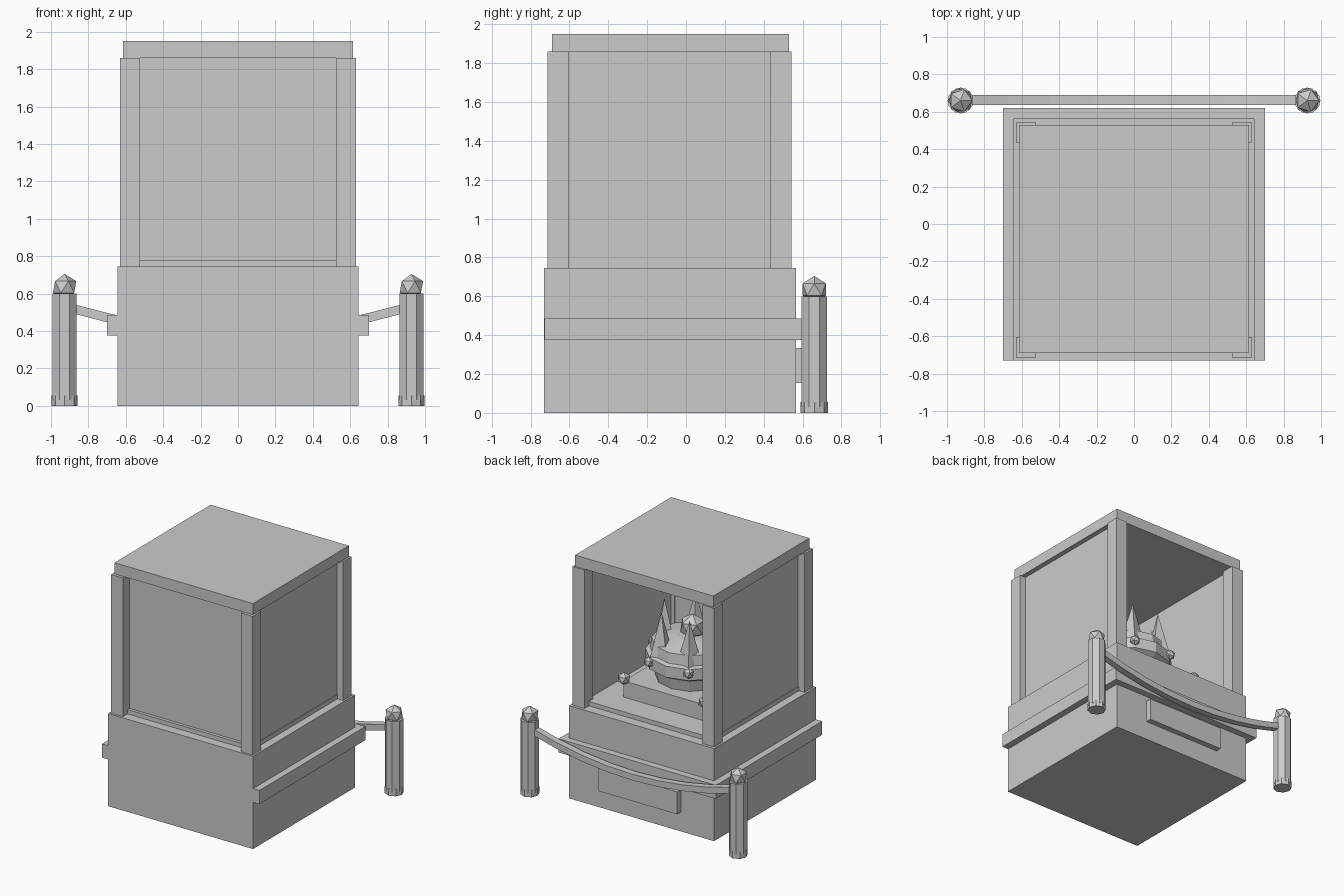
import bpy, bmesh, math
from mathutils import Matrix, Vector

old = bpy.data.objects.get("Cube")
if old:
    bpy.data.objects.remove(old, do_unlink=True)

grey = bpy.data.materials.new("plain grey")
grey.use_nodes = True
grey.diffuse_color = (0.6, 0.6, 0.6, 1)
grey.node_tree.nodes["Principled BSDF"].inputs["Base Color"].default_value = (0.6, 0.6, 0.6, 1)

MID_Y = -0.083  # centre of the display case


def finish(name, bm):
    bmesh.ops.recalc_face_normals(bm, faces=bm.faces)
    mesh = bpy.data.meshes.new(name)
    bm.to_mesh(mesh)
    bm.free()
    mesh.materials.append(grey)
    obj = bpy.data.objects.new(name, mesh)
    bpy.context.collection.objects.link(obj)
    return obj


def box(name, lo, hi):
    lo, hi = Vector(lo), Vector(hi)
    bm = bmesh.new()
    size = Matrix.Diagonal((*(hi - lo), 1))
    bmesh.ops.create_cube(bm, size=1, matrix=Matrix.Translation((lo + hi) / 2) @ size)
    return finish(name, bm)


def cone(name, x, y, z0, z1, r0, r1, sides, turn=0.0):
    bm = bmesh.new()
    place = Matrix.Translation((x, y, (z0 + z1) / 2)) @ Matrix.Rotation(turn, 4, "Z")
    bmesh.ops.create_cone(bm, cap_ends=True, segments=sides, radius1=r0, radius2=r1,
                          depth=z1 - z0, matrix=place)
    return finish(name, bm)


def ball(name, x, y, z, r):
    bm = bmesh.new()
    bmesh.ops.create_icosphere(bm, subdivisions=1, radius=r, matrix=Matrix.Translation((x, y, z)))
    return finish(name, bm)


def lathe(name, profile, sides, y):
    bm = bmesh.new()
    verts = [bm.verts.new((r, y, z)) for r, z in profile]
    edges = [bm.edges.new(pair) for pair in zip(verts, verts[1:])]
    bmesh.ops.spin(bm, geom=verts + edges, cent=(0, y, 0), axis=(0, 0, 1),
                   angle=math.tau, steps=sides)
    bmesh.ops.remove_doubles(bm, verts=bm.verts, dist=0.0005)
    return finish(name, bm)


# Pedestal with a ledge round the sides and back, and a plaque
box("pedestal", (-0.645, -0.73, 0), (0.645, 0.565, 0.745))
box("pedestal_ledge", (-0.70, -0.729, 0.375), (0.70, 0.62, 0.485))
box("plaque", (-0.35, 0.56, 0.155), (0.35, 0.612, 0.335))

# Case: floor, panels on three sides, corner posts and roof; the back is open
box("case_floor", (-0.58, -0.655, 0.74), (0.58, 0.485, 0.78))
box("front_panel", (-0.575, -0.63, 0.77), (0.575, -0.61, 1.87))
for side, s in (("left", 1), ("right", -1)):
    box(side + "_panel", (min(s * 0.555, s * 0.575), -0.63, 0.77),
        (max(s * 0.555, s * 0.575), 0.45, 1.87))
    for end, y in (("front", -0.713), ("back", 0.435)):
        box(f"{end}_{side}_corner_post", (min(s * 0.525, s * 0.63), y, 0.74),
            (max(s * 0.525, s * 0.63), y + 0.108, 1.86))
box("roof", (-0.615, -0.69, 1.86), (0.615, 0.53, 1.95))

# Cushion with a ball at each corner
H = 0.36
box("cushion", (-H, MID_Y - H, 0.775), (H, MID_Y + H, 0.91))
for sx in (-1, 1):
    for sy in (-1, 1):
        ball("cushion_corner_ball", sx * H, MID_Y + sy * H, 0.93, 0.05)

# Crown: band and cap, with spikes, gems and a top ball
lathe("crown_band", [(0, 0.90), (0.27, 0.90), (0.29, 1.0), (0.345, 1.03), (0.345, 1.12),
                     (0.31, 1.13), (0.30, 1.21), (0.12, 1.25), (0, 1.25)], 12, MID_Y)
for i in range(6):
    a = i * math.tau / 6
    c, s = math.cos(a), math.sin(a)
    ball("crown_gem", 0.35 * c, MID_Y + 0.35 * s, 1.09, 0.042)
    cone("crown_spike", 0.25 * c, MID_Y + 0.25 * s, 1.13, 1.47, 0.09, 0, 4, a)
ball("crown_top_ball", 0, MID_Y, 1.31, 0.1)

# Barrier posts behind the case
for side, x in (("left", 0.927), ("right", -0.927)):
    cone(side + "_barrier_post", x, 0.66, 0.03, 0.6, 0.07, 0.07, 8, math.pi / 8)
    cone(side + "_barrier_foot", x, 0.66, 0, 0.055, 0.07, 0.07, 8)
    ball(side + "_barrier_finial", x, 0.66, 0.635, 0.07)

# Sagging rope of straight segments with a square section
bm = bmesh.new()
rings = []
for i in range(9):
    x = -0.9 + 1.8 * i / 8
    z = 0.39 + 0.165 * x * x
    rings.append([bm.verts.new((x, 0.6625 + dy, z + dz))
                  for dy, dz in ((-0.027, -0.025), (0.027, -0.025), (0.027, 0.025), (-0.027, 0.025))])
for a, b in zip(rings, rings[1:]):
    for k in range(4):
        n = (k + 1) % 4
        bm.faces.new((a[k], a[n], b[n], b[k]))
bm.faces.new(rings[0])
bm.faces.new(rings[-1])
finish("barrier_rope", bm)
